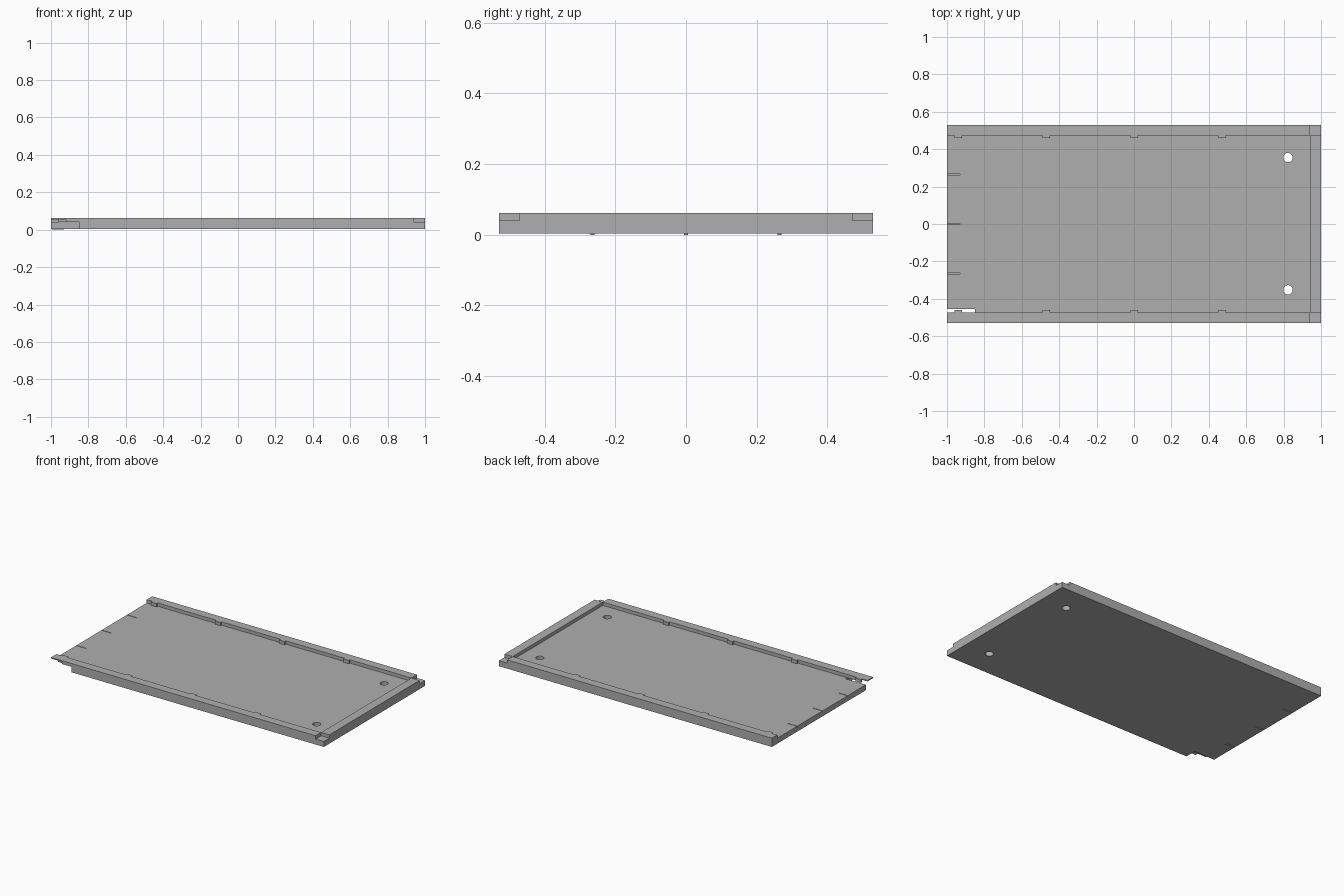
import bpy
import bmesh

if "Cube" in bpy.data.objects:
    bpy.data.objects.remove(bpy.data.objects["Cube"], do_unlink=True)

GREY = (0.43, 0.43, 0.43, 1)
grey = bpy.data.materials.new("panel grey")
grey.use_nodes = True
grey.diffuse_color = GREY
grey.node_tree.nodes["Principled BSDF"].inputs["Base Color"].default_value = GREY

BOTTOM, FLOOR, TOP = 0.004, 0.04, 0.062
HALF = 0.53
RAIL_IN = 0.472   # inner edge of the long rails
END_IN = 0.94     # inner edge of the end rail


def prism(name, outline, z0, z1):
    """Extrude a flat outline between two heights."""
    bm = bmesh.new()
    face = bm.faces.new([bm.verts.new((x, y, z0)) for x, y in outline])
    top = bmesh.ops.extrude_face_region(bm, geom=[face])["geom"]
    for v in top:
        if isinstance(v, bmesh.types.BMVert):
            v.co.z = z1
    bmesh.ops.recalc_face_normals(bm, faces=bm.faces)
    mesh = bpy.data.meshes.new(name)
    bm.to_mesh(mesh)
    bm.free()
    mesh.materials.append(grey)
    ob = bpy.data.objects.new(name, mesh)
    bpy.context.collection.objects.link(ob)
    return ob


def box(name, x0, x1, y0, y1, z0, z1):
    return prism(name, [(x0, y0), (x1, y0), (x1, y1), (x0, y1)], z0, z1)


def cut(target, cutter):
    mod = target.modifiers.new("cut", "BOOLEAN")
    mod.operation = "DIFFERENCE"
    mod.solver = "EXACT"
    mod.object = cutter
    cutter.hide_render = True
    cutter.hide_set(True)


# Floor slab with a notched front corner
slab = prism("floor_slab", [
    (-1, -0.455), (-0.85, -0.455), (-0.85, -HALF),
    (1, -HALF), (1, HALF), (-1, HALF)], BOTTOM, FLOOR)

# Round through holes near the railed end
for i, y in enumerate((-0.352, 0.355)):
    bpy.ops.mesh.primitive_cylinder_add(
        vertices=32, radius=0.025, depth=0.2, location=(0.823, y, 0.02))
    hole = bpy.context.object
    hole.name = f"hole_cutter_{i}"
    hole.data.materials.append(grey)
    cut(slab, hole)

# Shallow slots at the open end, with locating ribs beneath
for i in (-1, 0, 1):
    y = i * 0.265
    cut(slab, box(f"slot_cutter_{i}", -1.1, -0.93, y - 0.002, y + 0.002, 0.03, 0.1))
    box(f"locating_rib_{i}", -0.995, -0.93, y - 0.006, y + 0.006, 0, BOTTOM)

# Long rails, the front one ending in a thin overhanging tip
box("back_rail", -1, END_IN, RAIL_IN, HALF, FLOOR, TOP)
box("front_rail", -0.92, END_IN, -HALF, -RAIL_IN, FLOOR, TOP)
box("front_rail_tip", -1, -0.92, -HALF, -RAIL_IN, 0.055, TOP)

# End rail, leaving a square step at both corners
box("end_rail", END_IN, 1, -RAIL_IN, RAIL_IN, FLOOR, TOP)

# Small tabs along the inner side of both long rails
for i in range(4):
    x = -0.94 + i * 0.47
    for side, s in (("back", 1), ("front", -1)):
        ys = sorted((s * RAIL_IN, s * (RAIL_IN - 0.012)))
        box(f"{side}_tab_{i}", x - 0.02, x + 0.02, *ys, FLOOR, TOP)
